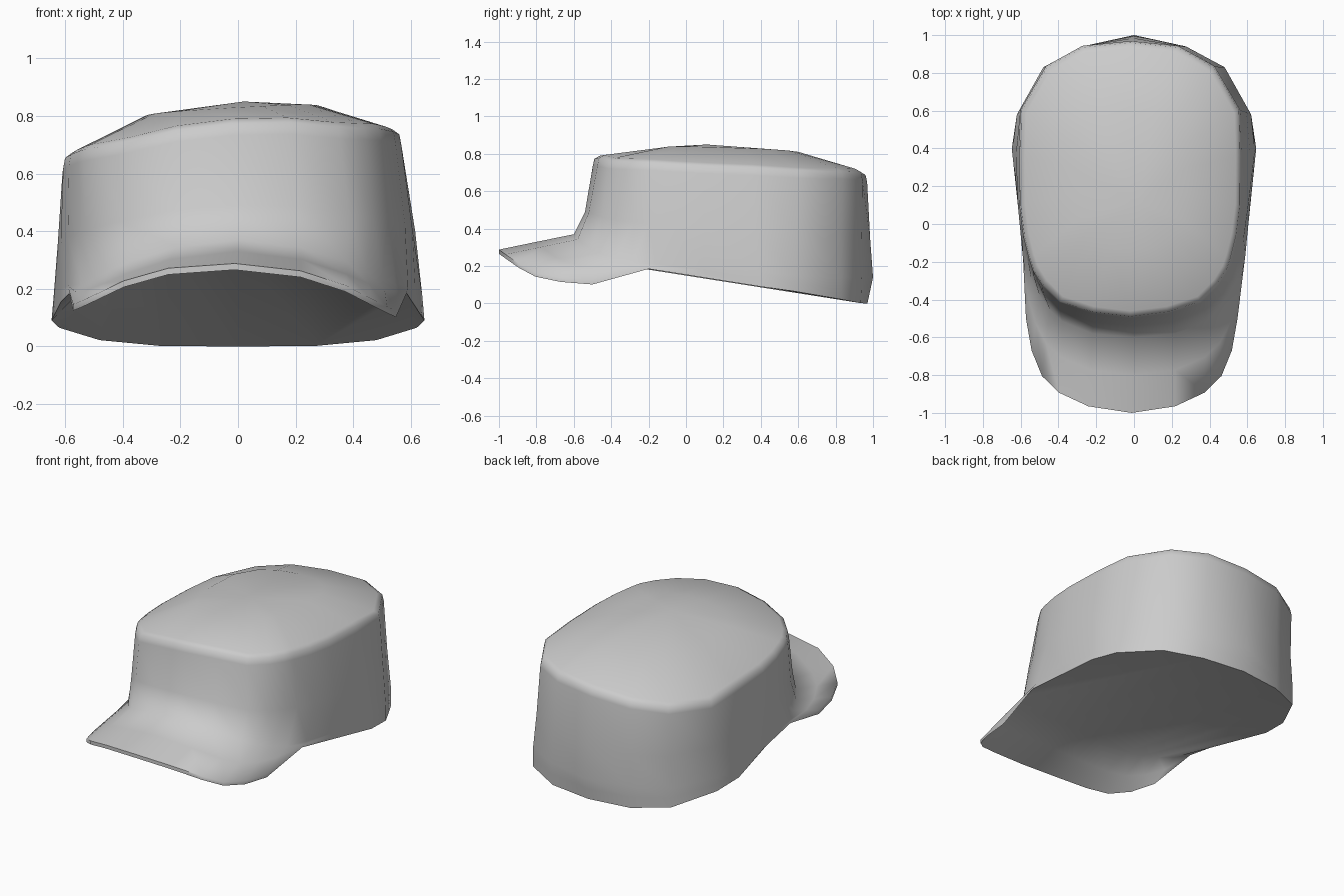
import bpy, bmesh, math

if "Cube" in bpy.data.objects:
    bpy.data.objects.remove(bpy.data.objects["Cube"])

grey = bpy.data.materials.new("cap grey")
grey.diffuse_color = (0.6, 0.6, 0.6, 1)
grey.use_nodes = True
grey.node_tree.nodes["Principled BSDF"].inputs["Base Color"].default_value = grey.diffuse_color

# Half outlines, front centre -> right side -> back centre
RIM = [(0, -.49, .778), (.2, -.465, .768), (.37, -.41, .74), (.46, -.32, .73),
       (.51, -.24, .725), (.53, -.18, .72), (.56, -.06, .71), (.58, .1, .70),
       (.582, .36, .69), (.575, .6, .675), (.44, .83, .68), (.25, .935, .69), (0, .96, .692)]
WALL = [(0, -.54, .49), (.21, -.52, .48), (.39, -.45, .45), (.475, -.37, .43),
        (.525, -.28, .42), (.555, -.2, .41), (.585, -.08, .40), (.61, .1, .39),
        (.62, .37, .38), (.60, .59, .36), (.46, .83, .35), (.265, .94, .34), (0, .985, .34)]
BASE = [(0, -.6, .37), (.22, -.58, .343), (.38, -.515, .293), (.445, -.455, .265),
        (.50, -.38, .24), (.545, -.29, .217), (.59, -.16, .21), (.615, .1, .20),
        (.64, .39, .17), (.62, .58, .15), (.48, .83, .14), (.275, .94, .14), (0, 1, .14)]
EDGE = [(0, -1, .288), (.23, -.965, .267), (.385, -.893, .22), (.475, -.805, .175),
        (.53, -.67, .148), (.56, -.5, .135), (.585, -.2, .185), (.615, .1, .155),
        (.647, .4, .09), (.62, .58, .065), (.48, .83, .022), (.27, .935, .002), (0, .97, 0)]
CORNER = 6            # where the visor meets the hem
THICK = .022          # visor thickness
CX, CY = -.02, .24    # crown centre


def ring(half, shift=0, tilt=0):
    """Mirror a half outline into a closed ring, shifted and tilted sideways."""
    full = half + [(-x, y, z) for x, y, z in half[-2:0:-1]]
    return [(x + shift, y, z + tilt * x) for x, y, z in full]


def scaled(pts, s, height):
    return [(CX + (x - CX) * s, CY + (y - CY) * s, height(x, y, z)) for x, y, z in pts]


def in_visor(i):
    return min(i, n - i) < CORNER


def finish(bm, name, angle):
    bmesh.ops.remove_doubles(bm, verts=bm.verts, dist=.0005)
    bmesh.ops.recalc_face_normals(bm, faces=bm.faces)
    me = bpy.data.meshes.new(name)
    bm.to_mesh(me)
    bm.free()
    me.materials.append(grey)
    ob = bpy.data.objects.new(name, me)
    bpy.context.collection.objects.link(ob)
    bpy.ops.object.select_all(action='DESELECT')
    ob.select_set(True)
    bpy.context.view_layer.objects.active = ob
    bpy.ops.object.shade_smooth_by_angle(angle=math.radians(angle))
    return ob


# Crown and visor: rings lofted from the dome down to the lip
rim, base, edge = ring(RIM, CX, .07), ring(BASE), ring(EDGE)
n = len(edge)
# the visor sits slightly lower and closer in on the right
edge = [(x - .012, y, z - .02 * x) if in_visor(i) else (x, y, z)
        for i, (x, y, z) in enumerate(edge)]
lip = [(x, y, z - (THICK if in_visor(i) else 0)) for i, (x, y, z) in enumerate(edge)]
# middle of the visor follows an arched section
middle = []
for i, (a, b) in enumerate(zip(base, edge)):
    x, y, z = [(p + q) / 2 for p, q in zip(a, b)]
    if in_visor(i):
        z = (z + .49 + .2 * y - .7 * x * x) / 2
    middle.append((x, y, z))

rings = [scaled(rim, .52, lambda x, y, z: .816 + .03 * x - .018 * (y - CY)),
         scaled(rim, .96, lambda x, y, z: z + .012),
         scaled(rim, 1.0, lambda x, y, z: z - .005),
         scaled(rim, 1.012, lambda x, y, z: z - .045),
         ring(WALL, -.005, .03), base, middle, edge, lip]
bm = bmesh.new()
loops = [[bm.verts.new(p) for p in r] for r in rings]
peak = bm.verts.new((.02, .11, .85))
for i in range(n):
    j = (i + 1) % n
    bm.faces.new((peak, loops[0][i], loops[0][j]))
    for a, b in zip(loops, loops[1:]):
        bm.faces.new((a[i], b[i], b[j], a[j]))
finish(bm, "crown_and_visor", 62)

# Underside: arched visor lining, then a closing surface back to the rear hem
bm = bmesh.new()
v = [bm.verts.new(p) for p in lip]
back = len(EDGE) - 1


def lining(source):
    row = {i: bm.verts.new((source[i][0], source[i][1], source[i][2] - THICK))
           for i in range(1 - CORNER, CORNER)}
    row[CORNER], row[-CORNER] = v[CORNER], v[-CORNER]
    return row


mid, inner = lining(middle), lining(base)
outer = {i: v[i] for i in range(-CORNER, CORNER + 1)}
# left and centre run to matching hem points, the right side to one rear point
rear = {i: v[back - i if -CORNER <= i <= 1 and i >= 0 else (-back - i) % n]
        for i in range(-CORNER, 2)}
rear.update({i: v[back - 1] for i in range(1, CORNER + 1)})
for i in range(-CORNER, CORNER):
    for a, b in ((outer, mid), (mid, inner), (inner, rear)):
        face = list(dict.fromkeys([a[i], a[i + 1], b[i + 1], b[i]]))
        if len(face) > 2:
            bm.faces.new(face)
# flat panel along the right hem
for i in range(CORNER + 1, back - 1):
    bm.faces.new((v[CORNER], v[i], v[i + 1]))
under = finish(bm, "underside", 50)
if sum(p.normal.z * p.area for p in under.data.polygons) > 0:
    under.data.flip_normals()
